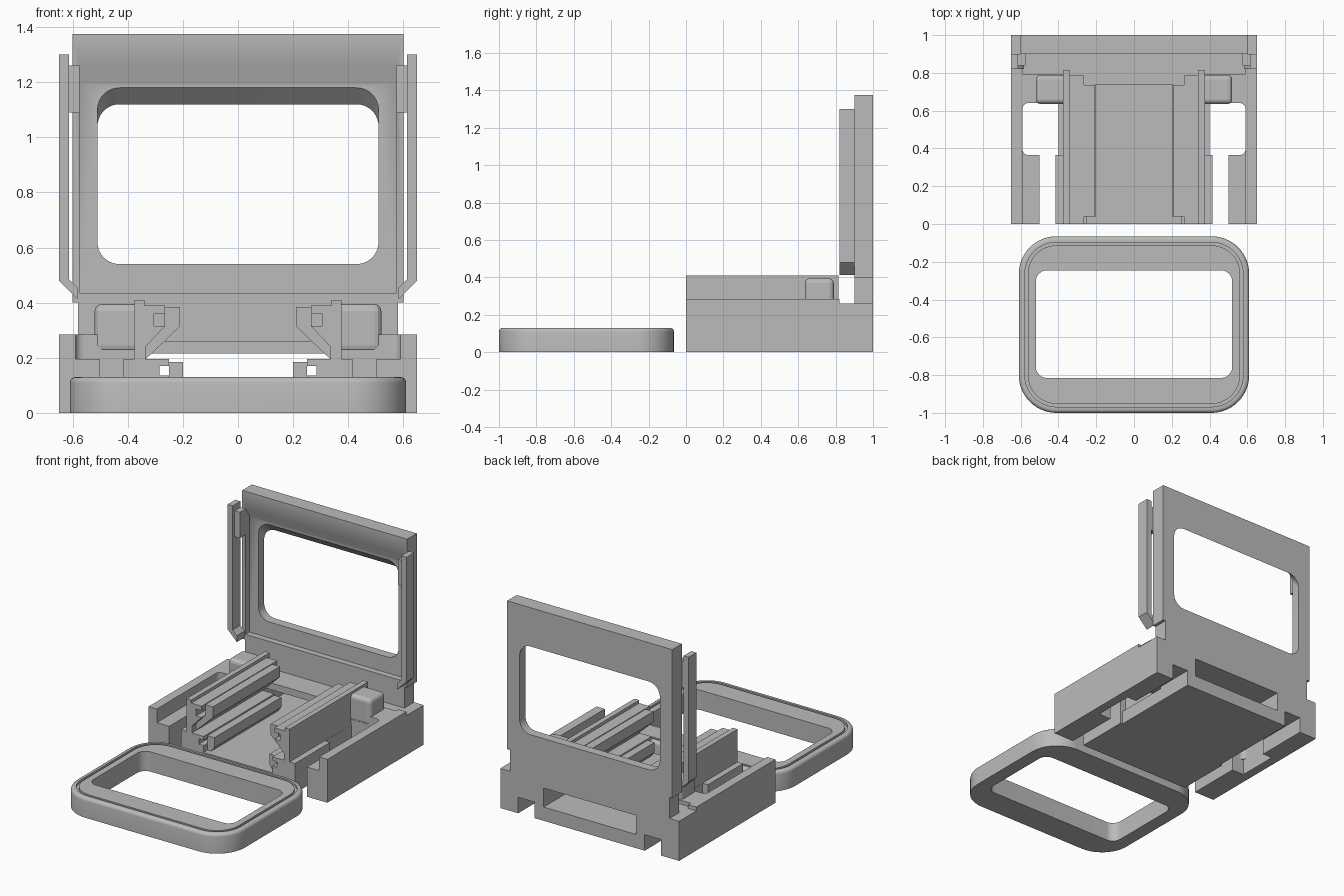
import bpy, bmesh, math

cube = bpy.data.objects.get("Cube")
if cube:
    bpy.data.objects.remove(cube, do_unlink=True)

grey = bpy.data.materials.new("plain grey")
grey.use_nodes = True
grey.diffuse_color = (0.5, 0.5, 0.5, 1)
grey.node_tree.nodes["Principled BSDF"].inputs["Base Color"].default_value = (0.5, 0.5, 0.5, 1)


def loft(name, rings, smooth=False):
    """Solid through matching rings of points, capped at both ends."""
    bm = bmesh.new()
    loops = [[bm.verts.new(p) for p in ring] for ring in rings]
    n = len(loops[0])
    for a, b in zip(loops, loops[1:]):
        for i in range(n):
            j = (i + 1) % n
            bm.faces.new((a[i], a[j], b[j], b[i]))
    bm.faces.new(loops[0][::-1])
    bm.faces.new(loops[-1])
    bmesh.ops.recalc_face_normals(bm, faces=bm.faces)
    mesh = bpy.data.meshes.new(name)
    bm.to_mesh(mesh)
    bm.free()
    mesh.materials.append(grey)
    ob = bpy.data.objects.new(name, mesh)
    bpy.context.scene.collection.objects.link(ob)
    if smooth:
        shade(ob)
    return ob


def shade(ob):
    bpy.ops.object.select_all(action='DESELECT')
    ob.select_set(True)
    bpy.context.view_layer.objects.active = ob
    bpy.ops.object.shade_smooth_by_angle(angle=math.radians(35))


def along_y(name, profile, y0, y1):
    return loft(name, [[(x, y, z) for x, z in profile] for y in (y0, y1)])


def box(name, x0, x1, y0, y1, z0, z1):
    return along_y(name, [(x0, z0), (x1, z0), (x1, z1), (x0, z1)], y0, y1)


def pair(make, name, *args, **kw):
    """Build a part on +x, and its mirror image on -x."""
    left = make("left_" + name, *args, **kw)
    mesh = left.data.copy()
    bm = bmesh.new()
    bm.from_mesh(mesh)
    for v in bm.verts:
        v.co.x = -v.co.x
    bmesh.ops.reverse_faces(bm, faces=bm.faces)
    bm.to_mesh(mesh)
    bm.free()
    right = bpy.data.objects.new("right_" + name, mesh)
    bpy.context.scene.collection.objects.link(right)
    for m in left.modifiers:
        copy = right.modifiers.new(m.name, m.type)
        copy.width, copy.segments = m.width, m.segments


def rounded(x, low, high, r, steps=10):
    """Rounded rectangle, symmetric about zero in its first axis."""
    pts = []
    for k, (cx, cy) in enumerate([(x - r, high - r), (r - x, high - r), (r - x, low + r), (x - r, low + r)]):
        for i in range(steps + 1):
            a = math.pi / 2 * (k + i / steps)
            pts.append((cx + r * math.cos(a), cy + r * math.sin(a)))
    return pts


def cut(ob, cutter):
    cutter.hide_render = True
    mod = ob.modifiers.new("cut", 'BOOLEAN')
    mod.operation, mod.solver, mod.object = 'DIFFERENCE', 'EXACT', cutter
    bpy.context.view_layer.objects.active = ob
    bpy.ops.object.modifier_apply(modifier=mod.name)
    bpy.data.objects.remove(cutter, do_unlink=True)


# Back panel with a shallow pocket and a window, both sloped at the top
panel = box("back_panel", -0.6, 0.6, 0.9, 1.0, 0.4, 1.375)


def at_y(y, outline):
    return [(x, y, z) for x, z in outline]


def rect(x, low, high):
    return [(-x, low), (x, low), (x, high), (-x, high)]


cut(panel, loft("pocket_cutter", [at_y(0.88, rect(0.575, 0.435, 1.26)), at_y(0.9, rect(0.575, 0.435, 1.26)),
                                  at_y(0.94, rect(0.575, 0.435, 1.2))]))
cut(panel, loft("window_cutter", [at_y(0.93, rounded(0.51, 0.54, 1.18, 0.08)),
                                  at_y(0.94, rounded(0.51, 0.54, 1.18, 0.08)),
                                  at_y(1.0, rounded(0.51, 0.54, 1.12, 0.08)),
                                  at_y(1.02, rounded(0.51, 0.54, 1.12, 0.08))]))
shade(panel)
box("panel_neck", -0.58, 0.58, 0.9, 1.0, 0.25, 0.4)

# Side strips with a hooked lower end and an upper catch
pair(along_y, "side_strip", [(0.65, 1.3), (0.613, 1.3), (0.613, 0.485), (0.583, 0.455),
                             (0.583, 0.413), (0.65, 0.48)], 0.82, 0.9)
pair(box, "strip_catch", 0.575, 0.614, 0.84, 0.9, 1.09, 1.26)

# Base floor and rear wall around the through slot
box("base_floor", -0.4, 0.4, 0, 1, 0, 0.09)
box("slot_lintel", -0.336, 0.336, 0.735, 1, 0.215, 0.26)
pair(box, "rear_block", 0.335, 0.65, 0.735, 1, 0.105, 0.26)
pair(box, "rear_block_inner_foot", 0.335, 0.4, 0.735, 1, 0, 0.105)
pair(box, "rear_block_outer_foot", 0.52, 0.65, 0.64, 1, 0, 0.105)

# Outer walls, ledges and bridges to the core
pair(box, "outer_wall", 0.59, 0.65, 0, 0.82, 0, 0.285)
pair(box, "front_ledge", 0.5, 0.591, 0, 0.365, 0, 0.195)
pair(box, "bridge", 0.37, 0.591, 0.64, 0.795, 0.105, 0.285)


def fillet(name, x, y, sign, top, r=0.03):
    arc = [(x, y)]
    for i in range(7):
        a = math.pi / 2 * i / 6
        arc.append((x - r + r * math.sin(a), y + sign * (r - r * math.cos(a))))
    return loft(name, [[(u, v, z) for u, v in arc] for z in (0.105, top)], True)


pair(fillet, "bridge_fillet", 0.59, 0.64, -1, 0.285)
pair(fillet, "ledge_fillet", 0.59, 0.365, 1, 0.195)


# Rounded knobs on the bridges
def knob(name):
    ob = box(name, 0.34, 0.52, 0.635, 0.79, 0.22, 0.395)
    mod = ob.modifiers.new("round", 'BEVEL')
    mod.width, mod.segments = 0.025, 3
    return ob


pair(knob, "knob")

# Two tiers of grooved rails in the core
pair(along_y, "lower_rail", [(0.376, 0), (0.376, 0.195), (0.25, 0.195), (0.25, 0.17), (0.285, 0.17),
                             (0.285, 0.135), (0.25, 0.135), (0.25, 0)], 0, 0.735)
pair(box, "core_shoulder", 0.375, 0.415, 0, 0.365, 0, 0.195)
pair(along_y, "lower_lip", [(0.251, 0.185), (0.2, 0.185), (0.2, 0.12), (0.23, 0.08), (0.251, 0.08)], 0.04, 0.735)
pair(along_y, "upper_rail", [(0.375, 0.19), (0.375, 0.39), (0.265, 0.39), (0.265, 0.36), (0.305, 0.36),
                             (0.305, 0.315), (0.265, 0.315), (0.335, 0.24), (0.335, 0.19)], 0, 0.785)
pair(along_y, "upper_lip", [(0.266, 0.385), (0.21, 0.385), (0.21, 0.315), (0.335, 0.195),
                            (0.335, 0.241), (0.266, 0.315)], 0.04, 0.735)
pair(box, "rail_fin", 0.34, 0.375, 0, 0.815, 0.2, 0.41)


# Loose frame with a rounded rim, a groove on top and a central opening
def frame_ring(inset, z):
    r = max(0.2 - inset, 0.05)
    return [(x, y, z) for x, y in rounded(0.61 - inset, -1 + inset, -0.065 - inset, r, 14)]


def hole_ring(z):
    return [(x, y, z) for x, y in rounded(0.52, -0.815, -0.245, 0.06, 14)]


rim = [frame_ring(0.02 * (1 - math.cos(a)), 0.11 + 0.02 * math.sin(a))
       for a in [math.pi / 8 * i for i in range(5)]]
groove = [frame_ring(0.032, 0.13), frame_ring(0.032, 0.115), frame_ring(0.048, 0.115), frame_ring(0.048, 0.13)]
frame = loft("loose_frame", [frame_ring(0, 0)] + rim + groove)
cut(frame, loft("opening_cutter", [hole_ring(-0.05), hole_ring(0.2)]))
shade(frame)
